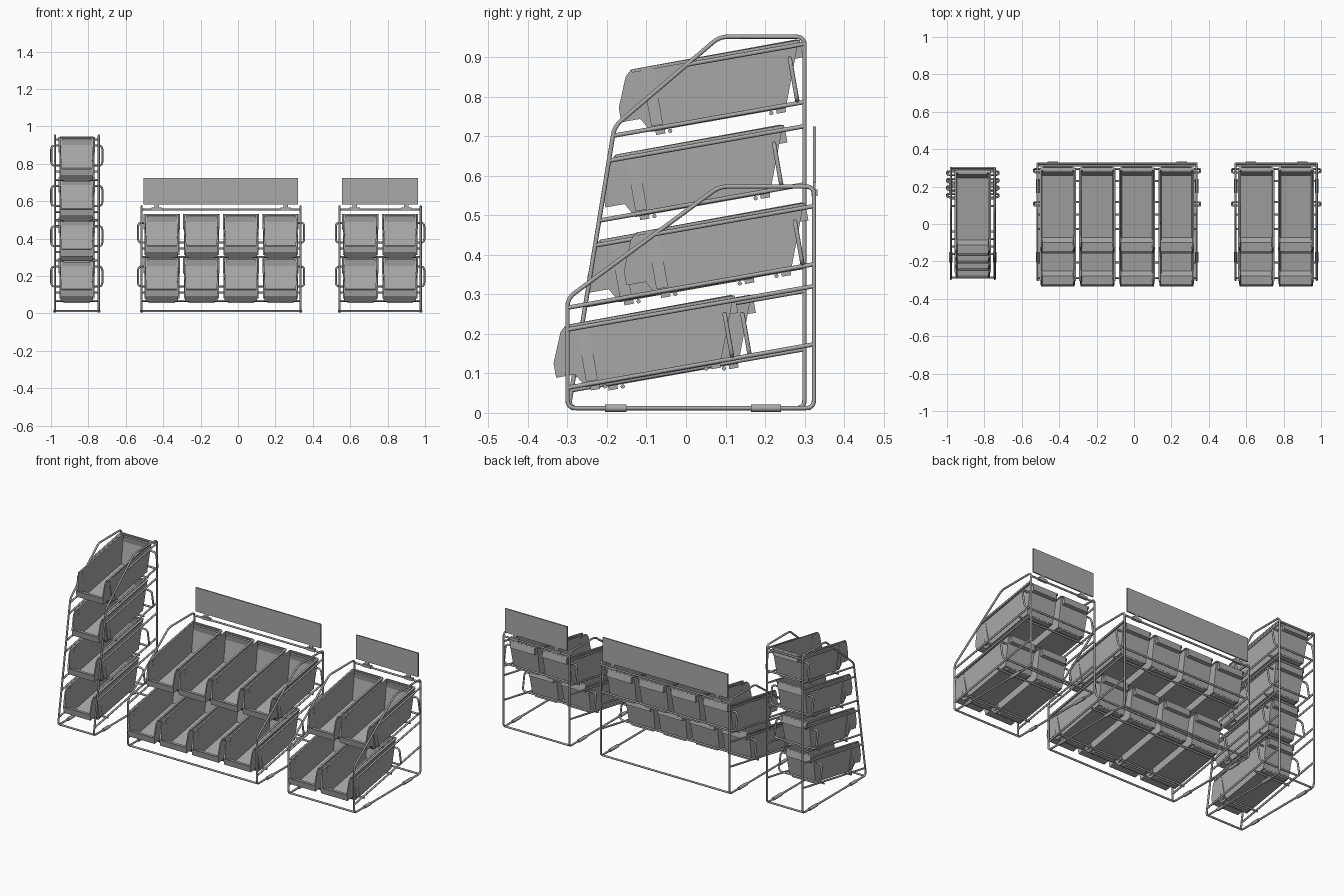
import bpy, bmesh, math
from mathutils import Vector

cube = bpy.data.objects.get("Cube")
if cube:
    bpy.data.objects.remove(cube, do_unlink=True)

gray = bpy.data.materials.new("plain_gray")
gray.use_nodes = True
COLOUR = (0.40, 0.40, 0.40, 1)
gray.diffuse_color = COLOUR
gray.node_tree.nodes["Principled BSDF"].inputs["Base Color"].default_value = COLOUR

TILT = math.radians(10)
C, S = math.cos(TILT), math.sin(TILT)
TUBE = 0.0055
RAIL_TOP, RAIL_LOW = -0.012, -0.157


def slope(origin, s, t):
    """Shelf coordinates (s forward, t up from the bin's rear rim) to (y, z)."""
    return origin[0] - s * C - t * S, origin[1] - s * S + t * C


def add_object(name, mesh):
    if not mesh.materials:
        mesh.materials.append(gray)
    obj = bpy.data.objects.new(name, mesh)
    bpy.context.collection.objects.link(obj)
    return obj


def rounded(points, radius, closed):
    """Replace the corners of a path with short arcs."""
    pts, out = [Vector(p) for p in points], []
    for i, p in enumerate(pts):
        if not closed and i in (0, len(pts) - 1):
            out.append(p)
            continue
        a, b = pts[i - 1], pts[(i + 1) % len(pts)]
        p0 = p + (a - p).normalized() * radius
        p2 = p + (b - p).normalized() * radius
        for k in range(6):
            u = k / 5
            out.append(p0 * (1 - u) ** 2 + p * 2 * u * (1 - u) + p2 * u * u)
    return out


def tube(name, points, r=TUBE, radius=0.0, closed=False):
    pts = rounded(points, radius, closed) if radius else [Vector(p) for p in points]
    curve = bpy.data.curves.new(name, "CURVE")
    curve.dimensions = "3D"
    curve.bevel_depth = r
    curve.bevel_resolution = 2
    curve.use_fill_caps = True
    spline = curve.splines.new("POLY")
    spline.points.add(len(pts) - 1)
    for sp, p in zip(spline.points, pts):
        sp.co = (*p, 1)
    spline.use_cyclic_u = closed
    temp = bpy.data.objects.new(name + "_path", curve)
    bpy.context.collection.objects.link(temp)
    bpy.context.view_layer.update()
    mesh = bpy.data.meshes.new_from_object(
        temp.evaluated_get(bpy.context.evaluated_depsgraph_get()))
    bpy.data.objects.remove(temp, do_unlink=True)
    mesh.shade_smooth()
    return add_object(name, mesh)


def box(bm, x, y, z):
    """Box from three (low, high) ranges."""
    ret = bmesh.ops.create_cube(bm, size=1)
    for v in ret["verts"]:
        v.co = [sum(r) / 2 + c * (r[1] - r[0]) for r, c in zip((x, y, z), v.co)]


def box_object(name, x, y, z):
    bm = bmesh.new()
    box(bm, x, y, z)
    mesh = bpy.data.meshes.new(name)
    bm.to_mesh(mesh)
    bm.free()
    return add_object(name, mesh)


def make_bin_mesh():
    """Open hopper bin; y runs back from the front, z up, origin at rear rim."""
    profile = [(0, 0), (0.062, -0.164), (0.408, -0.164), (0.429, -0.127),
               (0.478, -0.127), (0.478, -0.09), (0.447, -0.015), (0.43, 0)]
    half = lambda t: 0.093 + t * 0.04
    bm = bmesh.new()
    left, right = ([bm.verts.new((k * half(t), -s, t)) for s, t in profile] for k in (1, -1))
    bm.faces.new(left)
    bm.faces.new(reversed(right))
    for i in range(5):    # back, floor, step, spout and front lip
        bm.faces.new((left[i], right[i], right[i + 1], left[i + 1]))
    bmesh.ops.recalc_face_normals(bm, faces=bm.faces)
    shell = bpy.data.meshes.new("bin_shell")
    bm.to_mesh(shell)
    bm.free()
    temp = bpy.data.objects.new("bin_shell", shell)
    bpy.context.collection.objects.link(temp)
    mod = temp.modifiers.new("wall", "SOLIDIFY")
    mod.thickness, mod.offset, mod.use_even_offset = 0.006, -1, True
    bpy.context.view_layer.update()
    mesh = bpy.data.meshes.new_from_object(
        temp.evaluated_get(bpy.context.evaluated_depsgraph_get()))
    bpy.data.objects.remove(temp, do_unlink=True)
    bm = bmesh.new()
    bm.from_mesh(mesh)
    for k in (1, -1):    # side rims and upright ribs
        box(bm, sorted((k * 0.089, k * 0.097)), (-0.43, -0.002), (-0.008, 0))
        box(bm, sorted((k * 0.085, k * 0.0935)), (-0.405, -0.375), (-0.15, -0.004))
    box(bm, (-0.092, 0.092), (-0.012, 0.003), (-0.008, 0))
    box(bm, (-0.08, 0.08), (-0.022, 0.004), (-0.045, -0.006))    # rear grip
    for s in (0.075, 0.385):    # feet
        box(bm, (-0.07, 0.07), (-s - 0.012, -s + 0.012), (-0.174, -0.162))
    bm.to_mesh(mesh)
    bm.free()
    mesh.name = "bin"
    return mesh


BIN = make_bin_mesh()


def rack(name, cx, half, outline, bins, rows, back_bar):
    """Wire rack: outline is the (y, z) side frame from the front foot round to the rear foot."""
    rear = outline[-1][0]
    front = outline[:3]

    def front_y(z):
        for (y0, z0), (y1, z1) in zip(front, front[1:]):
            if z <= z1:
                return y0 + (y1 - y0) * (z - z0) / (z1 - z0)
        return front[-1][0]

    sides = (("left", cx + half), ("right", cx - half))
    for side, x in sides:
        tube(f"{name}_{side}_frame", [(x, y, z) for y, z in outline], radius=0.022, closed=True)
        for i, (y0, y1) in enumerate(((-0.205, -0.15), (0.165, 0.24))):
            tube(f"{name}_{side}_foot_{i}", [(x, y0, 0.012), (x, y1, 0.012)], 0.0095)

    # Cross bars between the side frames
    for part, y, z in (("front_foot_bar", outline[0][0] + 0.012, 0.012),
                       ("rear_foot_bar", rear - 0.012, 0.012), ("rear_top_bar", rear, back_bar)):
        tube(f"{name}_{part}", [(cx - half, y, z), (cx + half, y, z)])

    for n, origin in enumerate(rows):
        # Sloping side rails, ending on the front post
        for t in (RAIL_TOP, RAIL_LOW):
            rail_z = lambda y: origin[1] + t / C + (y - origin[0]) * math.tan(TILT)
            y = outline[0][0]
            for _ in range(25):
                y = front_y(rail_z(y))
            for side, x in sides:
                tube(f"{name}_{side}_rail_{n}", [(x, y, rail_z(y)), (x, rear, rail_z(rear))])
        # Bars under the bins
        for s in (0.1, 0.36):
            y, z = slope(origin, s, -0.170)
            tube(f"{name}_shelf_bar_{n}", [(cx - half, y, z), (cx + half, y, z)])
        # Stop wire behind the bins, hooked round both sides
        path = [(-half + 0.02, -0.042), (-half - 0.019, -0.042), (-half - 0.019, -0.15),
                (half + 0.019, -0.15), (half + 0.019, -0.042), (half - 0.02, -0.042)]
        tube(f"{name}_stop_wire_{n}",
             [(cx + x, *slope(origin, 0.03, t)) for x, t in path], radius=0.02)
        for i in range(bins):
            obj = add_object(f"{name}_bin_{n}_{i}", BIN)
            obj.location = (cx + (i - (bins - 1) / 2) * 0.2117, *origin)
            obj.rotation_euler.x = TILT


def sign(name, x0, x1, brackets):
    box_object(f"{name}_sign", (x0, x1), (0.321, 0.329), (0.582, 0.725))
    for x in brackets:
        box_object(f"{name}_sign_clip", (x - 0.028, x + 0.028), (0.318, 0.333), (0.549, 0.565))
        box_object(f"{name}_sign_stem", (x - 0.012, x + 0.012), (0.322, 0.328), (0.56, 0.585))


tower = [(-0.297, 0.012), (-0.181, 0.725), (0.085, 0.952), (0.3, 0.952), (0.3, 0.012)]
low = [(-0.3, 0.012), (-0.3, 0.29), (0.085, 0.573), (0.324, 0.573), (0.324, 0.012)]
tower_rows = [(0.165 + 0.04 * i, 0.297 + 0.2155 * i) for i in range(4)]
low_rows = [(0.12, 0.297), (0.298, 0.531)]

rack("tower", -0.862, 0.1175, tower, 1, tower_rows, 0.93)
rack("wide", -0.09, 0.425, low, 4, low_rows, 0.555)
rack("narrow", 0.76, 0.217, low, 2, low_rows, 0.555)
sign("wide", -0.505, 0.32, (-0.435, 0.255))
sign("narrow", 0.555, 0.963, (0.625, 0.9))
